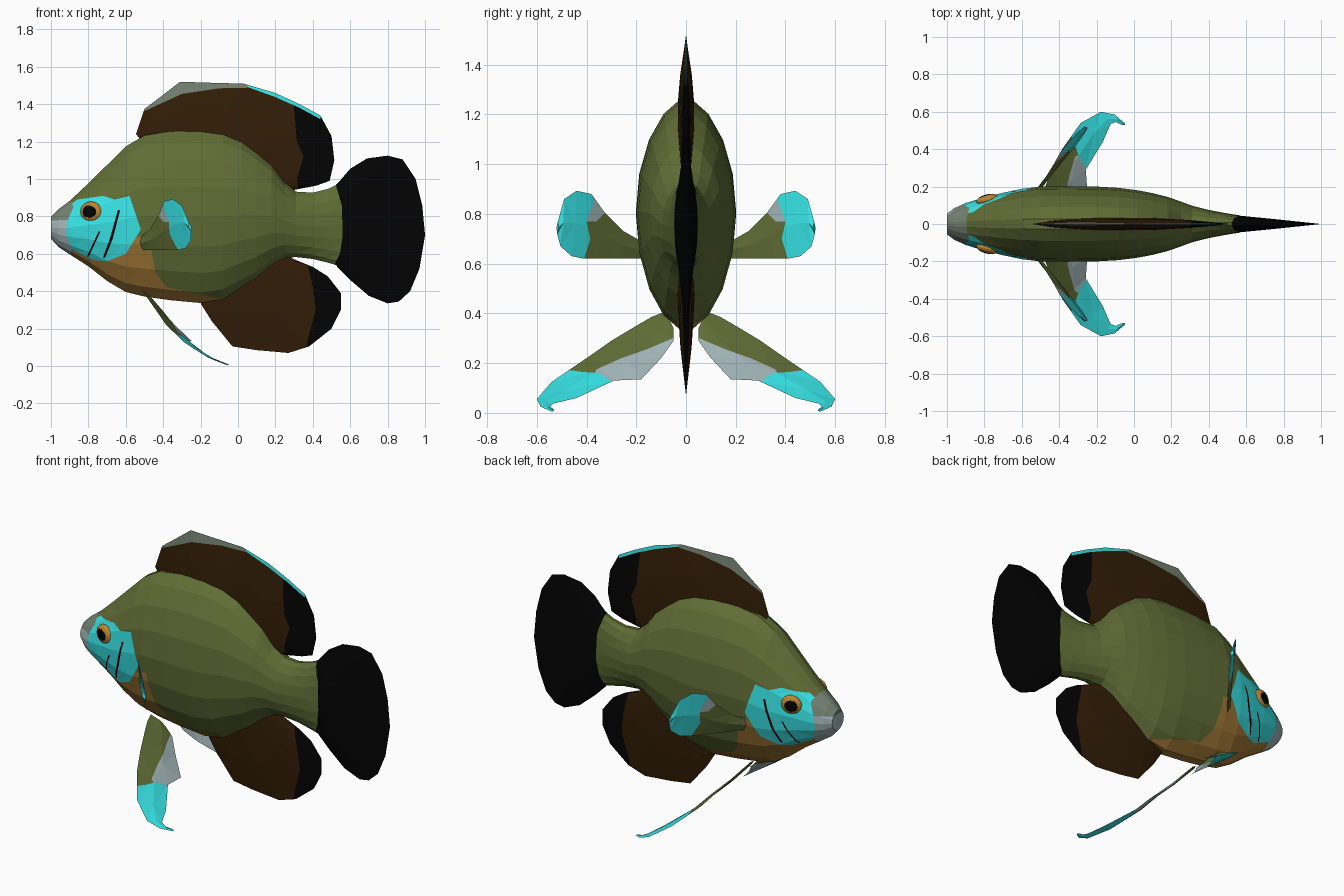
import bpy, bmesh, math
from mathutils import Vector, Matrix

cube = bpy.data.objects.get("Cube")
if cube:
    bpy.data.objects.remove(cube, do_unlink=True)

COLOURS = {
    "olive": (0.118, 0.153, 0.036), "turquoise": (0.04, 0.79, 0.81),
    "ochre": (0.36, 0.185, 0.036), "brown": (0.032, 0.0125, 0.002),
    "black": (0.001, 0.001, 0.001), "pale_grey": (0.36, 0.46, 0.48),
    "sage_grey": (0.17, 0.22, 0.165), "amber": (0.52, 0.24, 0.03),
}
MATS = {}
for name, rgb in COLOURS.items():
    m = bpy.data.materials.new(name)
    m.use_nodes = True
    m.diffuse_color = (*rgb, 1)
    shader = m.node_tree.nodes["Principled BSDF"]
    shader.inputs["Base Color"].default_value = (*rgb, 1)
    shader.inputs["Roughness"].default_value = 1
    shader.inputs["Specular IOR Level"].default_value = 0
    MATS[name] = m
ORDER = list(MATS)


def inside(p, poly):
    hit = False
    for (ax, az), (bx, bz) in zip(poly, poly[1:] + poly[:1]):
        if (az > p[1]) != (bz > p[1]) and p[0] < ax + (p[1] - az) * (bx - ax) / (bz - az):
            hit = not hit
    return hit


def paint(bm, regions, axis=0):
    """Cut region outlines into the mesh (seen along x or y) and colour the faces inside."""
    bmesh.ops.triangulate(bm, faces=bm.faces[:])
    for colour, poly in regions:
        lo = [min(p[k] for p in poly) for k in (0, 1)]
        hi = [max(p[k] for p in poly) for k in (0, 1)]

        def near(f):
            us = [v.co[axis] for v in f.verts]
            zs = [v.co.z for v in f.verts]
            return max(us) > lo[0] and min(us) < hi[0] and max(zs) > lo[1] and min(zs) < hi[1]

        for a, b in zip(poly, poly[1:] + poly[:1]):
            fs = [f for f in bm.faces if near(f)]
            geom = fs + list({e for f in fs for e in f.edges}) + list({v for f in fs for v in f.verts})
            co, no = Vector((0, 0, a[1])), Vector((0, 0, b[0] - a[0]))
            co[axis], no[axis] = a[0], a[1] - b[1]
            bmesh.ops.bisect_plane(bm, geom=geom, dist=1e-5, plane_co=co, plane_no=no)
        for f in bm.faces:
            c = f.calc_center_median()
            if inside((c[axis], c.z), poly):
                f.material_index = ORDER.index(colour)


def finish(name, bm, base, regions=(), axis=0, mirror=False):
    bmesh.ops.holes_fill(bm, edges=[e for e in bm.edges if e.is_boundary], sides=0)
    bmesh.ops.recalc_face_normals(bm, faces=bm.faces[:])
    for f in bm.faces:
        f.material_index = ORDER.index(base)
    paint(bm, regions, axis)
    mesh = bpy.data.meshes.new(name)
    bm.to_mesh(mesh)
    bm.free()
    for m in MATS.values():
        mesh.materials.append(m)
    ob = bpy.data.objects.new(name, mesh)
    bpy.context.collection.objects.link(ob)
    if mirror:
        mod = ob.modifiers.new("Mirror", "MIRROR")
        mod.use_axis = (False, True, False)
        mod.use_mirror_merge = False
    return ob


def skin(bm, rows, closed=False):
    """Join rows of points with quads."""
    vs = [[bm.verts.new(p) for p in r] for r in rows]
    for r, s in zip(vs, vs[1:]):
        n = len(r)
        for i in range(n if closed else n - 1):
            bm.faces.new((r[i], r[(i + 1) % n], s[(i + 1) % n], s[i]))


def resample(pts, n):
    pts = [Vector(p) for p in pts]
    lens = [(b - a).length for a, b in zip(pts, pts[1:])]
    out = []
    for i in range(n):
        d, k = sum(lens) * i / (n - 1), 0
        while k < len(lens) - 1 and d > lens[k]:
            d -= lens[k]
            k += 1
        out.append(pts[k].lerp(pts[k + 1], min(1, d / lens[k])))
    return out


def median_fin(name, rim, base, thick, colour, regions=(), fullness=0.65):
    """Upright fin: thick at the base line, sharp at the rim."""
    bm = bmesh.new()
    n = len(rim)
    root = resample(base, n)
    w = [thick * (0.15 + 0.85 * max(0, math.sin(math.pi * i / (n - 1))) ** 0.6) for i in range(n)]
    half = [(p + Vector(q)) / 2 for p, q in zip(root, rim)]
    skin(bm, [[(p.x, -t, p.y) for p, t in zip(root, w)],
              [(p.x, -t * fullness, p.y) for p, t in zip(half, w)],
              [(x, 0, z) for x, z in rim],
              [(p.x, t * fullness, p.y) for p, t in zip(half, w)],
              [(p.x, t, p.y) for p, t in zip(root, w)]])
    return finish(name, bm, colour, regions)


def paired_fin(name, lead, trail, depth, thick, regions):
    """Side fin given by leading and trailing edges in y, z; depth gives x."""
    bm = bmesh.new()
    rows = []
    for (ya, za), (yb, zb) in zip(lead, trail):
        a, b = Vector((depth(ya, za), ya, za)), Vector((depth(yb, zb), yb, zb))
        mid, off = (a + b) / 2, Vector((thick, -thick / 2, 0))
        rows.append([a, mid + off, b, mid - off])
    skin(bm, rows, closed=True)
    return finish(name, bm, "olive", regions, axis=1, mirror=True)


# Body: lens-shaped sections (x, bottom, top, half width)
SECTIONS = [
    (-1, .68, .80, .055), (-.96, .635, .84, .085), (-.9, .595, .885, .112), (-.8, .53, .98, .143),
    (-.7, .45, 1.08, .167), (-.6, .39, 1.18, .188), (-.5, .365, 1.24, .2), (-.36, .345, 1.262, .202),
    (-.2, .33, 1.265, .2), (-.08, .35, 1.25, .193), (.02, .41, 1.21, .18), (.1, .46, 1.15, .165),
    (.18, .53, 1.08, .145), (.25, .575, .985, .12), (.31, .58, .935, .098), (.4, .57, .93, .075),
    (.48, .55, .95, .06), (.565, .525, .99, .046)]
SIDES = 18
bm = bmesh.new()
rows = []
for x, lo, hi, w in SECTIONS:
    ring = []
    for i in range(SIDES):
        a = 2 * math.pi * i / SIDES
        c = math.cos(a)
        ring.append((x, w * math.copysign(abs(c) ** 1.15, c), (lo + hi) / 2 + (hi - lo) / 2 * math.sin(a)))
    rows.append(ring)
skin(bm, rows, closed=True)
finish("body", bm, "olive", [
    ("ochre", [(-.9, .62), (-.77, .6), (-.6, .63), (-.54, .69), (-.47, .7), (-.46, .6),
               (-.44, .5), (-.38, .42), (-.1, .36), (-.1, .2), (-.9, .2)]),
    ("turquoise", [(-.95, .82), (-.86, .89), (-.72, .91), (-.66, .89), (-.58, .91), (-.54, .79),
                   (-.52, .73), (-.6, .6), (-.7, .56), (-.77, .565), (-.92, .64)]),
    ("pale_grey", [(-1.1, .5), (-.9, .55), (-.89, .63), (-.92, .71), (-.91, .78), (-.95, .82), (-1.1, .82)]),
    ("sage_grey", [(-1.1, .77), (-.95, .78), (-.91, .78), (-.88, .85), (-.91, .92), (-1.1, .92)]),
    ("black", [(-.63, .835), (-.642, .835), (-.685, .68), (-.722, .58), (-.71, .58), (-.67, .68)]),
    ("black", [(-.735, .72), (-.745, .72), (-.808, .585), (-.798, .585)]),
    ("black", [(.52, 1.1), (.525, .96), (.555, .86), (.56, .7), (.545, .6), (.515, .54), (.515, .4),
               (.7, .4), (.7, 1.1)]),
])

# Eyes: flattened domes with a dark pupil
bm = bmesh.new()
bmesh.ops.create_uvsphere(bm, u_segments=16, v_segments=16, radius=1)
eye = finish("eyes", bm, "amber", mirror=True)
for f in eye.data.polygons:
    if math.hypot(f.center.x + 0.1, f.center.y) < 0.6:
        f.material_index = ORDER.index("black")
eye.data.transform(Matrix.Translation((-.785, .13, .825)) @ Matrix.Rotation(math.radians(14), 4, "Z")
                   @ Matrix.Rotation(math.radians(-90), 4, "X") @ Matrix.Diagonal((.06, .055, .028, 1)))

# Tail fin
median_fin("tail_fin", [(.54, .985), (.6, 1.055), (.69, 1.11), (.8, 1.125), (.88, 1.105), (.95, 1), (.985, .86),
                        (1, .7), (.97, .52), (.92, .4), (.86, .345), (.8, .335), (.7, .375), (.6, .46), (.53, .53)],
           [(.52, .965), (.55, .76), (.52, .55)], .046, "black", fullness=0.52)

# Dorsal fin with pale and turquoise edging and a dark rear lobe
median_fin("dorsal_fin", [(-.545, 1.24), (-.5, 1.375), (-.42, 1.435), (-.31, 1.52), (-.16, 1.515), (.03, 1.51),
                          (.2, 1.46), (.33, 1.4), (.44, 1.34), (.5, 1.23), (.515, 1.1), (.49, .99),
                          (.42, .965), (.29, .94)],
           [(-.5, 1.18), (-.2, 1.22), (.05, 1.13), (.25, .92)], .037, "brown", [
    ("black", [(.3, 1.6), (.3, 1.37), (.315, 1.2), (.35, 1.12), (.315, 1), (.33, .9), (.6, .9), (.6, 1.6)]),
    ("sage_grey", [(-.53, 1.35), (-.42, 1.4), (-.3, 1.455), (-.1, 1.485), (.05, 1.488), (.05, 1.6), (-.53, 1.6)]),
    ("turquoise", [(.05, 1.492), (.2, 1.438), (.33, 1.38), (.44, 1.32), (.44, 1.6), (.05, 1.6)]),
])

# Anal fin
median_fin("anal_fin", [(-.2, .335), (-.14, .24), (-.03, .105), (.1, .085), (.27, .07), (.38, .105), (.5, .2),
                        (.55, .3), (.55, .39), (.48, .48), (.4, .53), (.29, .575)],
           [(-.16, .37), (.03, .47), (.24, .62)], .036, "brown", [
    ("black", [(.35, 0), (.37, .13), (.415, .3), (.4, .42), (.36, .6), (.7, .6), (.7, 0)]),
])

# Pectoral fins: swept back, leaning forward at the top
paired_fin("pectoral_fins",
           [(.18, .69), (.25, .73), (.33, .81), (.38, .88), (.44, .893), (.49, .86), (.515, .77)],
           [(.18, .62), (.27, .62), (.36, .62), (.41, .62), (.46, .63), (.505, .67), (.518, .72)],
           lambda y, z: -.52 + (y - .18) * .82 - (z - .68) * .2, .009, [
    ("pale_grey", [(.31, .82), (.36, .77), (.42, .77), (.42, .95), (.31, .95)]),
    ("turquoise", [(.365, .95), (.37, .85), (.4, .77), (.385, .7), (.415, .6), (.6, .6), (.6, .95)]),
])

# Pelvic fins: swept back as they drop, outer edge leading
SWEEP = [(.42, -.51), (.3, -.42), (.2, -.35), (.13, -.27), (.06, -.17), (0, -.04)]


def swept(y, z):
    for (za, xa), (zb, xb) in zip(SWEEP, SWEEP[1:]):
        if z >= zb:
            return xa + (xb - xa) * (za - z) / (za - zb) - (y - .55 + 1.35 * z) * .14


paired_fin("pelvic_fins",
           [(.09, .405), (.14, .385), (.2, .35), (.3, .29), (.4, .22), (.54, .125), (.6, .055), (.585, .025), (.54, .005)],
           [(.05, .34), (.05, .29), (.1, .22), (.18, .135), (.29, .13), (.44, .06), (.535, .037), (.545, .025), (.53, .012)],
           swept, .01, [
    ("pale_grey", [(.03, .31), (.16, .255), (.26, .22), (.36, .175), (.4, .1), (.03, .1)]),
    ("turquoise", [(.29, .12), (.35, .16), (.42, .165), (.49, .175), (.7, .175), (.7, -.1), (.29, -.1)]),
])
